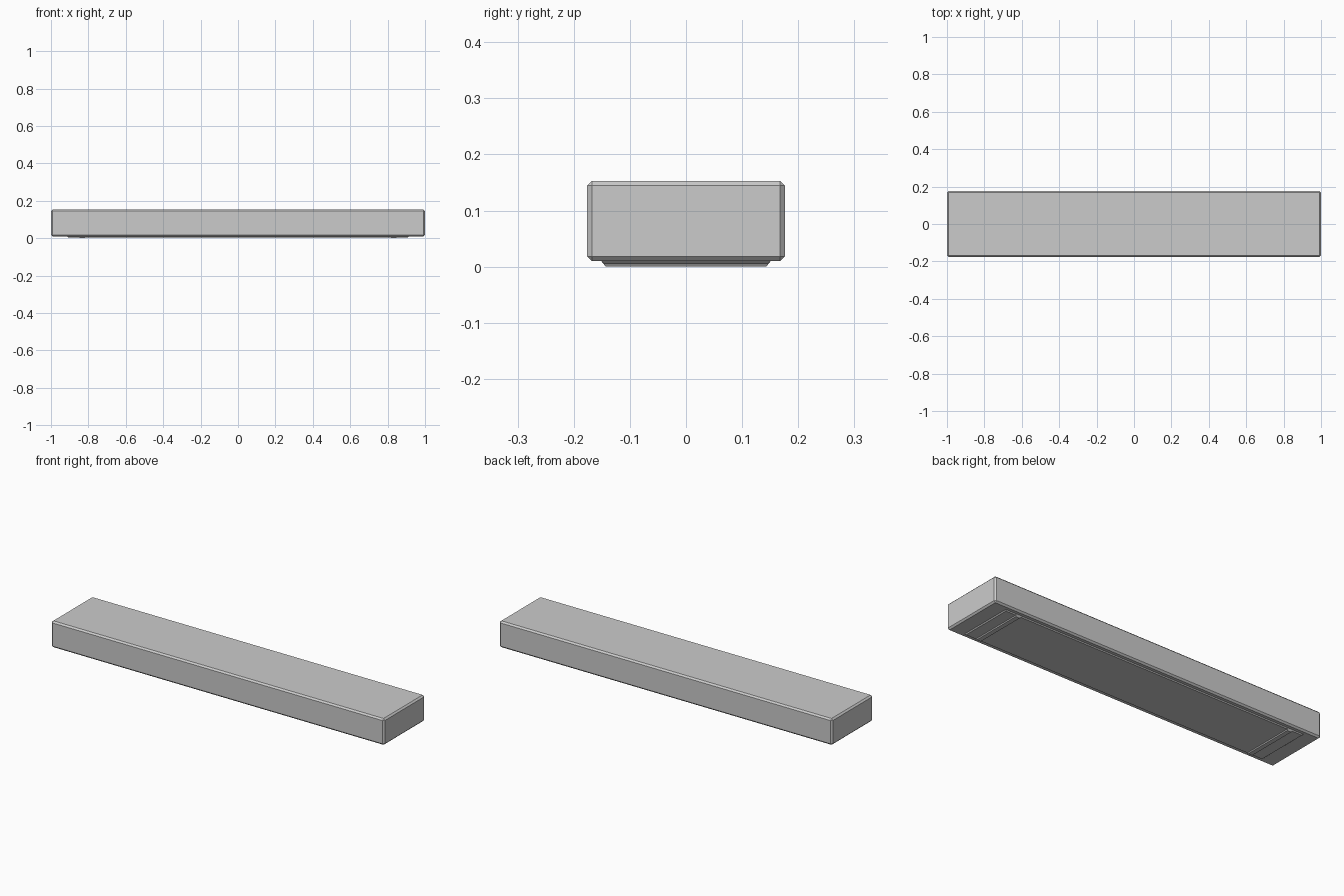
import bpy, bmesh

if "Cube" in bpy.data.objects:
    bpy.data.objects.remove(bpy.data.objects["Cube"])


def chamfered_box(name, size, z0, z1, chamfer):
    # Box with evenly chamfered edges
    bm = bmesh.new()
    bmesh.ops.create_cube(bm, size=1)
    for v in bm.verts:
        v.co.x *= size[0]
        v.co.y *= size[1]
        v.co.z = z1 if v.co.z > 0 else z0
    bmesh.ops.bevel(bm, geom=bm.edges[:], offset=chamfer, segments=1,
                    affect='EDGES', profile=0.5)
    return finish(name, bm)


def tapered_plate(name, x, top, bottom, z0, z1):
    # Plate with sloped sides, narrower at its underside
    bm = bmesh.new()
    bmesh.ops.create_cube(bm, size=2)
    for v in bm.verts:
        half = top if v.co.z > 0 else bottom
        v.co.x = x + v.co.x * half[0]
        v.co.y *= half[1]
        v.co.z = z1 if v.co.z > 0 else z0
    return finish(name, bm)


def finish(name, bm):
    bmesh.ops.recalc_face_normals(bm, faces=bm.faces[:])
    mesh = bpy.data.meshes.new(name)
    bm.to_mesh(mesh)
    bm.free()
    obj = bpy.data.objects.new(name, mesh)
    bpy.context.collection.objects.link(obj)
    return obj


# Main slab
chamfered_box("slab_body", (2.0, 0.352), 0.01, 0.153, 0.0085)

# Shallow raised panel on the underside
tapered_plate("underside_panel", 0, (0.915, 0.152), (0.908, 0.146), 0.005, 0.011)

# Cross ribs near both ends of the panel
for side, label in ((-1, "left"), (1, "right")):
    tapered_plate(label + "_cross_rib", side * 0.833, (0.02, 0.152),
                  (0.012, 0.143), 0.0, 0.011)
